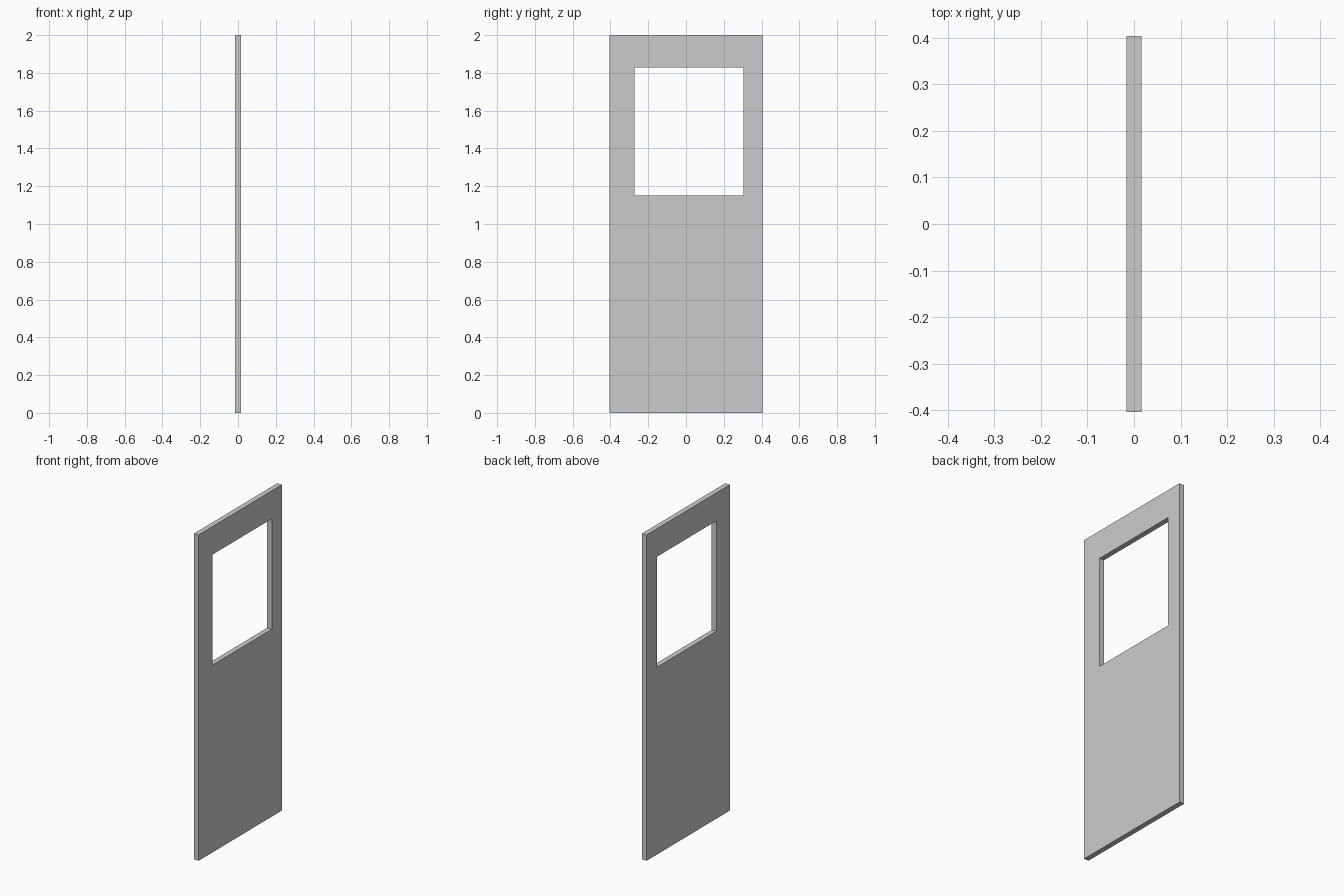
import bpy, bmesh

if "Cube" in bpy.data.objects:
    bpy.data.objects.remove(bpy.data.objects["Cube"])

THICK = 0.032
outer = [(-0.404, 0.0), (0.404, 0.0), (0.404, 2.0), (-0.404, 2.0)]
window = [(-0.272, 1.15), (0.305, 1.15), (0.305, 1.828), (-0.272, 1.828)]

# Door panel: flat ring around the window opening, extruded to thickness
bm = bmesh.new()
o = [bm.verts.new((-THICK / 2, y, z)) for y, z in outer]
w = [bm.verts.new((-THICK / 2, y, z)) for y, z in window]
for i in range(4):
    j = (i + 1) % 4
    bm.faces.new((o[i], o[j], w[j], w[i]))
ext = bmesh.ops.extrude_face_region(bm, geom=bm.faces[:], use_keep_orig=True)
moved = [g for g in ext["geom"] if isinstance(g, bmesh.types.BMVert)]
bmesh.ops.translate(bm, verts=moved, vec=(THICK, 0, 0))
bmesh.ops.recalc_face_normals(bm, faces=bm.faces[:])

mesh = bpy.data.meshes.new("door_panel")
bm.to_mesh(mesh)
bm.free()
door = bpy.data.objects.new("door_panel", mesh)
bpy.context.collection.objects.link(door)
